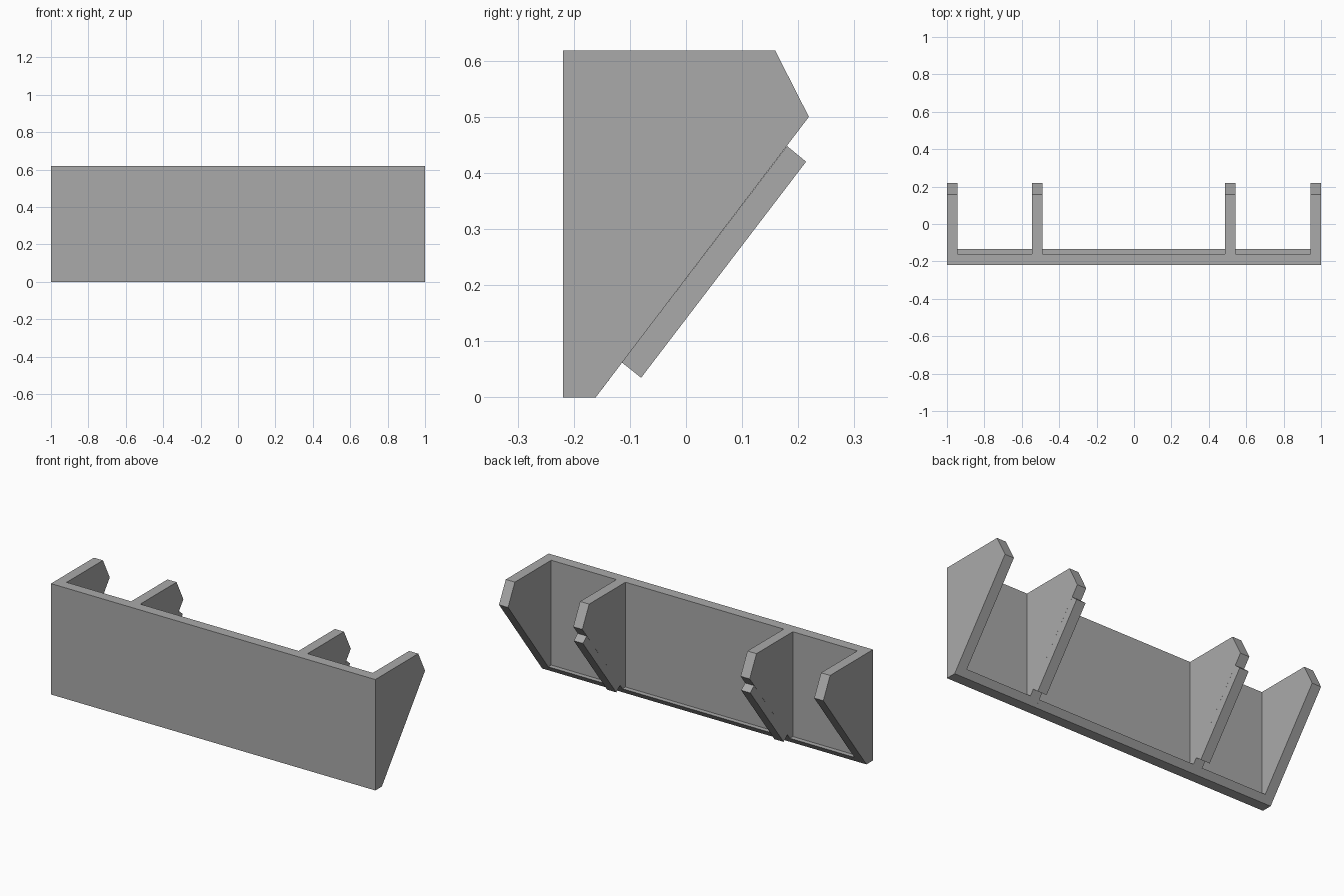
import bpy
import bmesh

cube = bpy.data.objects.get("Cube")
if cube:
    bpy.data.objects.remove(cube, do_unlink=True)

grey = bpy.data.materials.new("plain_grey")
grey.use_nodes = True
colour = (0.4, 0.4, 0.4, 1)
grey.diffuse_color = colour
grey.node_tree.nodes["Principled BSDF"].inputs["Base Color"].default_value = colour


def extrude_profile(name, profile, x0, x1):
    """Extrude a (y, z) outline along x."""
    bm = bmesh.new()
    face = bm.faces.new([bm.verts.new((x0, y, z)) for y, z in profile])
    result = bmesh.ops.extrude_face_region(bm, geom=[face])
    verts = [v for v in result["geom"] if isinstance(v, bmesh.types.BMVert)]
    bmesh.ops.translate(bm, verts=verts, vec=(x1 - x0, 0, 0))
    bmesh.ops.recalc_face_normals(bm, faces=bm.faces)
    mesh = bpy.data.meshes.new(name)
    bm.to_mesh(mesh)
    bm.free()
    mesh.materials.append(grey)
    obj = bpy.data.objects.new(name, mesh)
    bpy.context.collection.objects.link(obj)
    return obj


FRONT, INNER, TOP = -0.219, -0.161, 0.618
WALL = [(FRONT, 0), (INNER, 0), (INNER, TOP), (FRONT, TOP)]
BRACKET = [(INNER, 0), (0.219, 0.5), (0.159, TOP), (INNER, TOP)]
LIP = [(INNER, 0), (-0.135, 0.034), (INNER, 0.034)]
PAD = [(-0.114, 0.062), (-0.08, 0.035), (0.214, 0.42), (0.18, 0.448)]

# Front wall across the full width
extrude_profile("front_wall", WALL, -1, 1)

# Side and inner brackets, from the model's right to its left
brackets = [
    ("right_end_bracket", -1, -0.944),
    ("right_inner_bracket", -0.546, -0.49),
    ("left_inner_bracket", 0.486, 0.542),
    ("left_end_bracket", 0.944, 1),
]
for name, x0, x1 in brackets:
    extrude_profile(name, BRACKET, x0, x1)
    # Raised pads on the sloping edges of the inner brackets
    if "inner" in name:
        extrude_profile(name + "_pad", PAD, x0, x1)

# Bottom lip in each bay between brackets
bays = ("right", "middle", "left")
for bay, before, after in zip(bays, brackets, brackets[1:]):
    extrude_profile(bay + "_bottom_lip", LIP, before[2], after[1])
